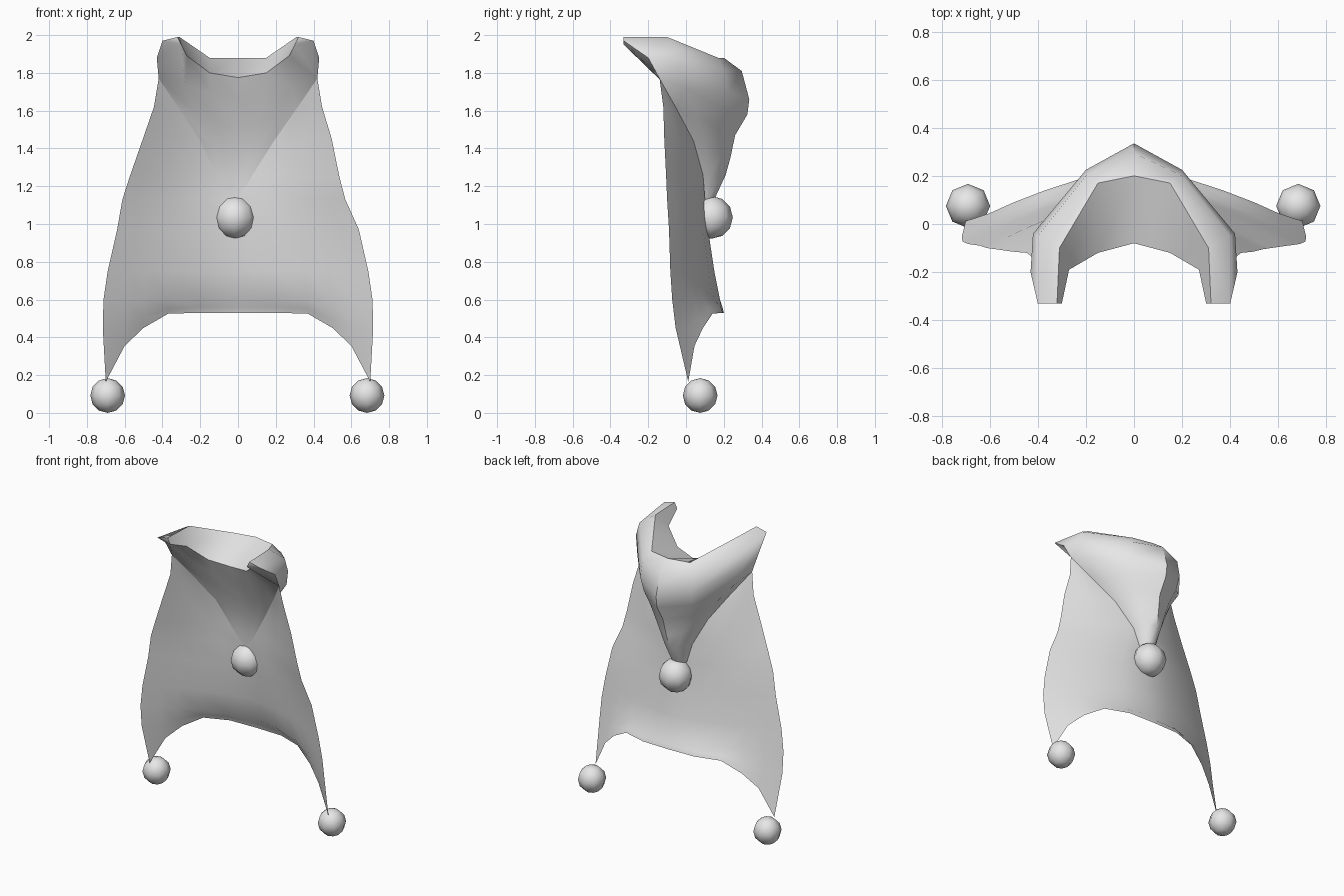
import bpy, bmesh, math
from mathutils import Vector

if "Cube" in bpy.data.objects:
    bpy.data.objects.remove(bpy.data.objects["Cube"])

cloth = bpy.data.materials.new("pale_grey_cloth")
cloth.diffuse_color = (0.8, 0.8, 0.8, 1)
cloth.use_nodes = True
cloth.node_tree.nodes["Principled BSDF"].inputs["Base Color"].default_value = cloth.diffuse_color


def lean(p):
    """Shift the hood tail slightly to one side."""
    t = max(0, min(1, (1.5 - p[2]) / 0.3)) if p[2] > 1.1 else 0
    return Vector((p[0] - 0.022 * t, p[1], p[2]))


def mirrored_sheet(name, grids, extra=(), angle=60, flip=False):
    """Build half sheets from point rows, and their mirror image, as one mesh."""
    bm = bmesh.new()
    for side in (1, -1):
        def face(pts):
            vs = [bm.verts.new(lean((side * p[0], p[1], p[2]))) for p in pts]
            bm.faces.new(vs if (side > 0) != flip else vs[::-1])
        for rows in grids:
            for a, b in zip(rows, rows[1:]):
                for i in range(len(a) - 1):
                    pts = []
                    for p in (a[i], a[i + 1], b[i + 1], b[i]):
                        if all((Vector(p) - Vector(q)).length > 1e-4 for q in pts):
                            pts.append(p)
                    if len(pts) > 2:
                        face(pts)
        for pts in extra:
            face(pts)
    bmesh.ops.remove_doubles(bm, verts=bm.verts, dist=0.0005)
    bmesh.ops.recalc_face_normals(bm, faces=bm.faces)
    finish(name, bm, angle)


def finish(name, bm, angle):
    me = bpy.data.meshes.new(name)
    bm.to_mesh(me)
    bm.free()
    me.materials.append(cloth)
    ob = bpy.data.objects.new(name, me)
    bpy.context.collection.objects.link(ob)
    bpy.ops.object.select_all(action='DESELECT')
    ob.select_set(True)
    bpy.context.view_layer.objects.active = ob
    bpy.ops.object.shade_smooth_by_angle(angle=math.radians(angle))


def span(a, b, us, power=1.0):
    """Row of points from a to b, with depth following a curve."""
    return [(a[0] + (b[0] - a[0]) * u, a[1] + (b[1] - a[1]) * u ** power,
             a[2] + (b[2] - a[2]) * u) for u in us]


# Seam where the hood meets the cape, from the shoulder down to the tail
seam = [(.42, -.14, 1.77), (.31, -.05, 1.61), (.195, .04, 1.44),
        (.095, .09, 1.26), (.055, .10, 1.13)]

# Hood: neckline, ridge, then the bulging back down to the tail
neck = [(0, -.08, 1.775), (.15, -.12, 1.80), (.27, -.19, 1.89), (.30, -.33, 1.95)]
ridge = [(0, .2, 1.88), (.15, .17, 1.88), (.31, -.10, 1.99), (.32, -.33, 1.99)]
back = [
    ridge,
    [(0, .295, 1.81), (.2, .2, 1.82), (.40, -.05, 1.93), (.40, -.33, 1.97)],
    [(0, .335, 1.66), (.2, .225, 1.70), (.42, -.04, 1.84), (.43, -.2, 1.88)],
    [(0, .325, 1.58), (.19, .2, 1.6), (.38, 0, 1.72), seam[0]],
    [(0, .26, 1.47), (.15, .18, 1.5), (.26, .06, 1.57), seam[1]],
    [(0, .235, 1.35), (.09, .19, 1.37), (.17, .1, 1.42), seam[2]],
    [(0, .21, 1.26), (.05, .19, 1.26), (.085, .13, 1.26), seam[3]],
    [(0, .15, 1.13), (.03, .14, 1.13), (.05, .12, 1.13), seam[4]],
]
# Front panel of the hood, between the two seams
middle = [(0, -.04, 1.66), (0, .03, 1.5), (0, .07, 1.36), (0, .095, 1.25), (0, .105, 1.13)]
thirds = (0, 1 / 3, 2 / 3, 1)
front = [neck] + [span(c, s, thirds) for c, s in zip(middle, seam)]
tips = [(ridge[3], back[1][3], neck[3]),
        (back[1][3], back[2][3], seam[0], neck[3])]
mirrored_sheet("hood", [[neck, ridge], back, front], tips, angle=50)

# Cape: rows from the seam or centre line out to the side edge
us = (0, .28, .52, .7, .85, 1)
upper_edge = [seam[0], (.445, -.12, 1.62), (.50, -.115, 1.45), (.555, -.105, 1.25)]
lower = [((0, .105, 1.13), (.59, -.10, 1.13)), ((0, .12, .95), (.64, -.09, .97)),
         ((0, .15, .75), (.69, -.083, .75)), ((0, .18, .6), (.712, -.073, .6))]
cape = [span(s, e, us, 1.2) for s, e in zip(seam, upper_edge)]
cape += [span(s, e, us, 1.6) for s, e in lower]
cape.append([(0, .193, .56), (.2, .185, .56), (.37, .125, .55), (.51, .065, .5),
             (.61, .01, .45), (.716, -.055, .45)])
# Curved hem ending in a point at each corner
cape.append([(0, .2, .53), (.2, .195, .53), (.37, .14, .525), (.5, .09, .45),
             (.6, .045, .355), (.70, .012, .165)])
mirrored_sheet("cape", [cape], angle=60)


# Pompoms on the tail and both hem corners
def pompom(name, centre, radius):
    bm = bmesh.new()
    bmesh.ops.create_uvsphere(bm, u_segments=8, v_segments=6, radius=radius)
    bmesh.ops.translate(bm, verts=bm.verts, vec=centre)
    finish(name, bm, 80)


pompom("tail_pompom", (-.016, .135, 1.035), .113)
pompom("left_pompom", (-.69, .075, .092), .092)
pompom("right_pompom", (.683, .075, .092), .092)
